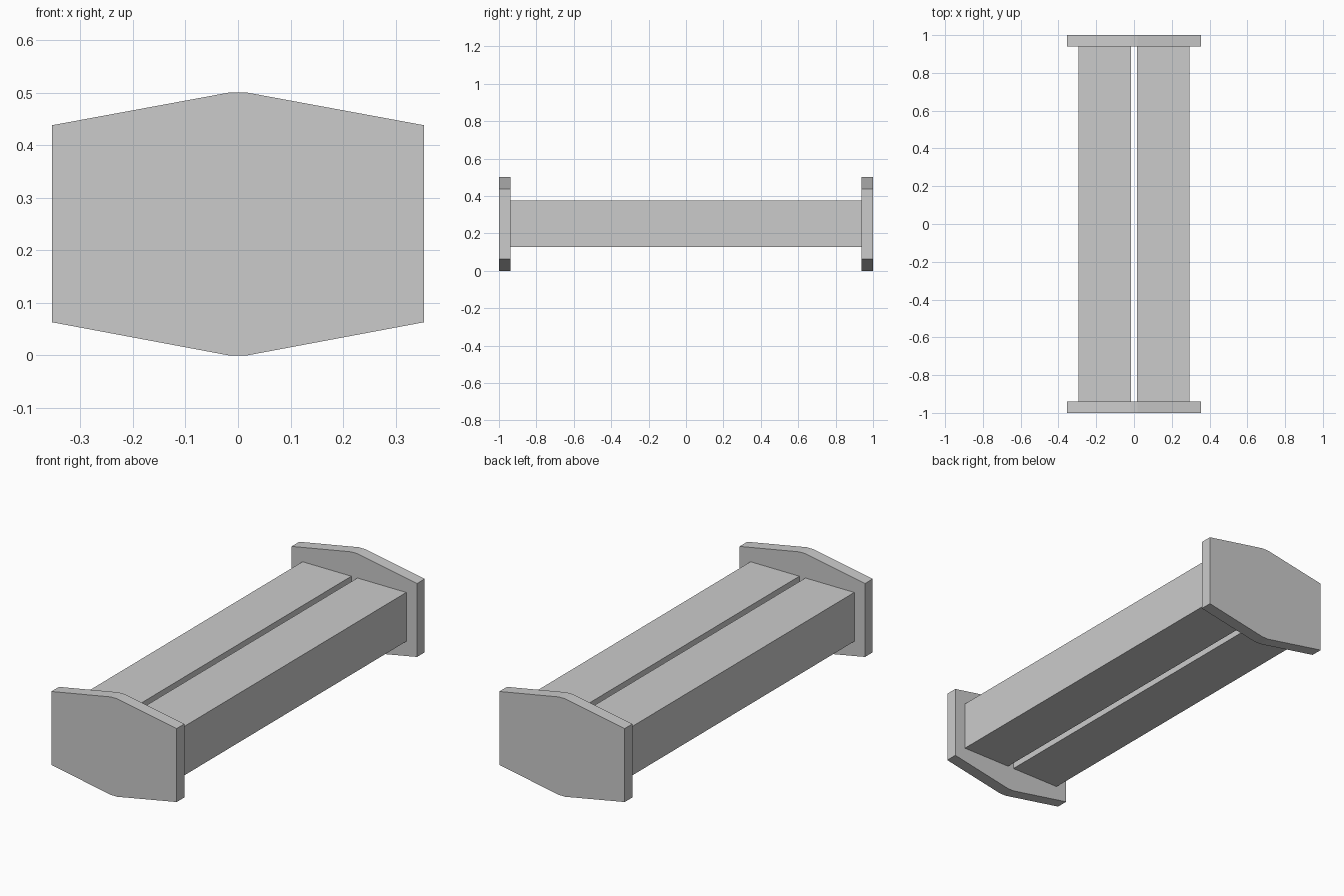
import bpy
import bmesh

if "Cube" in bpy.data.objects:
    bpy.data.objects.remove(bpy.data.objects["Cube"])


def extrude_profile(name, profile, y0, y1):
    """Closed prism from an (x, z) outline, running along y."""
    bm = bmesh.new()
    face = bm.faces.new([bm.verts.new((x, y0, z)) for x, z in profile])
    result = bmesh.ops.extrude_face_region(bm, geom=[face], use_keep_orig=True)
    verts = [g for g in result["geom"] if isinstance(g, bmesh.types.BMVert)]
    bmesh.ops.translate(bm, verts=verts, vec=(0, y1 - y0, 0))
    bmesh.ops.recalc_face_normals(bm, faces=bm.faces)
    mesh = bpy.data.meshes.new(name)
    bm.to_mesh(mesh)
    bm.free()
    obj = bpy.data.objects.new(name, mesh)
    bpy.context.collection.objects.link(obj)
    return obj


W, FLAT, INNER = 0.354, 0.018, 0.9385

# End plates: shallow-peaked eight-sided outline
half = [(FLAT, 0.0), (W, 0.063), (W, 0.438), (FLAT, 0.5)]
plate = half + [(-x, z) for x, z in reversed(half)]
extrude_profile("front_end_plate", plate, -1.0, -INNER)
extrude_profile("back_end_plate", plate, INNER, 1.0)

# Two parallel beams with a narrow gap between them
for side, name in ((-1, "left_beam"), (1, "right_beam")):
    a, b = side * 0.017, side * 0.293
    beam = [(a, 0.126), (b, 0.126), (b, 0.376), (a, 0.376)]
    extrude_profile(name, beam, -INNER, INNER)
